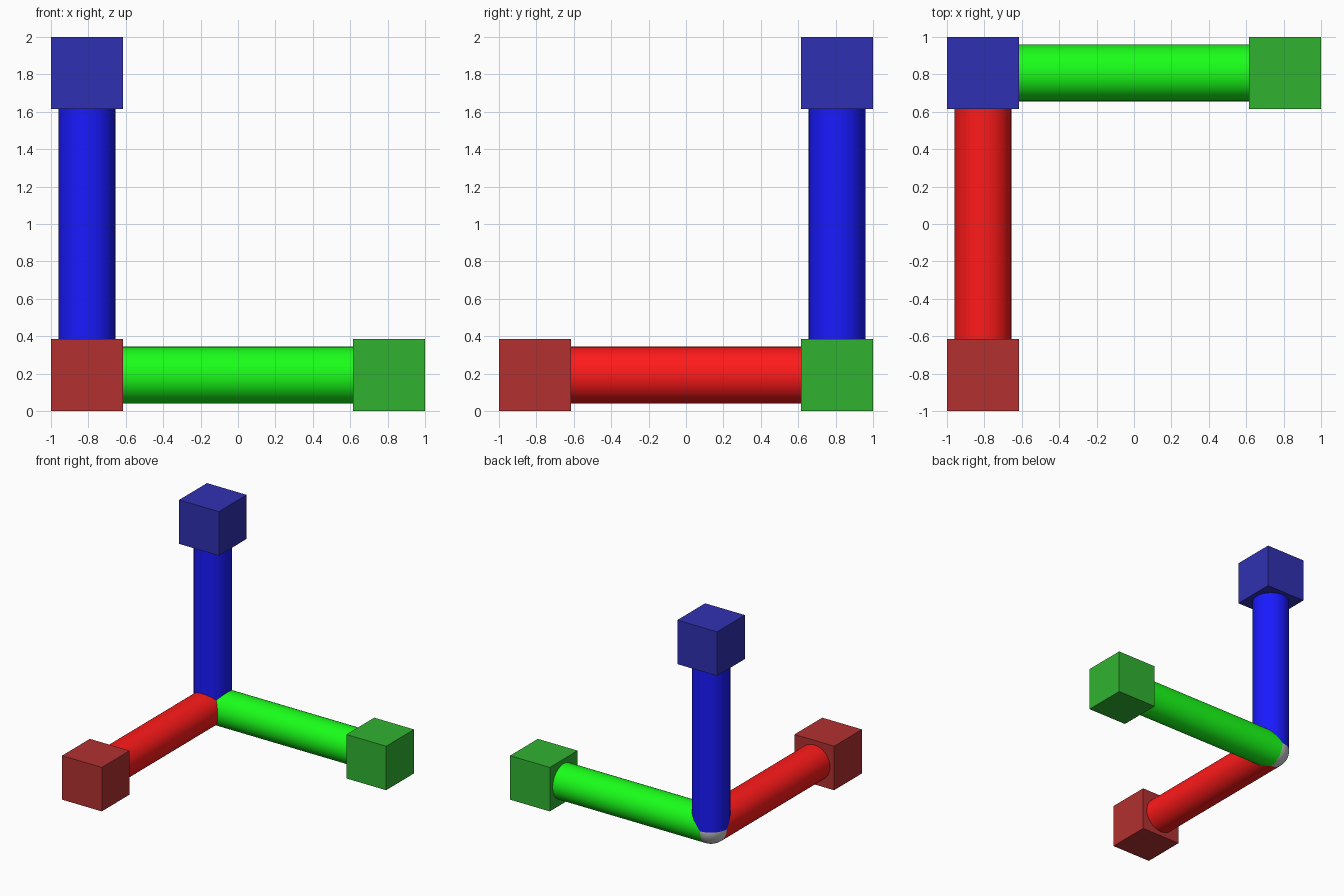
import bpy
from math import radians
from mathutils import Vector

if "Cube" in bpy.data.objects:
    bpy.data.objects.remove(bpy.data.objects["Cube"])

CUBE = 0.384                      # end block side
R = 0.152                         # rod radius
C = Vector((-1 + CUBE / 2, 1 - CUBE / 2, CUBE / 2))   # shared corner
LENGTH = 2 - CUBE                 # corner to block centre


def material(name, rgb):
    mat = bpy.data.materials.new(name)
    mat.diffuse_color = (*rgb, 1)
    mat.use_nodes = True
    mat.node_tree.nodes["Principled BSDF"].inputs["Base Color"].default_value = mat.diffuse_color
    return mat


def smooth(obj):
    bpy.context.view_layer.objects.active = obj
    obj.select_set(True)
    bpy.ops.object.shade_smooth_by_angle(angle=radians(40))


def axis_arm(name, direction, rod_rgb, block_rgb):
    d = Vector(direction)
    # Rod from the corner up to the block's inner face
    rod_len = LENGTH - CUBE / 2
    bpy.ops.mesh.primitive_cylinder_add(
        vertices=64, radius=R, depth=rod_len, location=C + d * rod_len / 2,
        rotation=Vector((0, 0, 1)).rotation_difference(d).to_euler())
    rod = bpy.context.object
    rod.name = name + "_rod"
    rod.data.materials.append(material(name + "_rod_colour", rod_rgb))
    smooth(rod)
    # End block
    bpy.ops.mesh.primitive_cube_add(size=CUBE, location=C + d * LENGTH)
    block = bpy.context.object
    block.name = name + "_end_block"
    block.data.materials.append(material(name + "_block_colour", block_rgb))


axis_arm("red", (0, -1, 0), (1, 0.01, 0.01), (0.45, 0.03, 0.03))
axis_arm("green", (1, 0, 0), (0.01, 1, 0.01), (0.03, 0.45, 0.03))
axis_arm("blue", (0, 0, 1), (0.01, 0.01, 1), (0.03, 0.03, 0.45))

# Grey ball closing the corner
bpy.ops.mesh.primitive_uv_sphere_add(segments=64, ring_count=32, radius=R, location=C)
ball = bpy.context.object
ball.name = "corner_ball"
smooth(ball)
